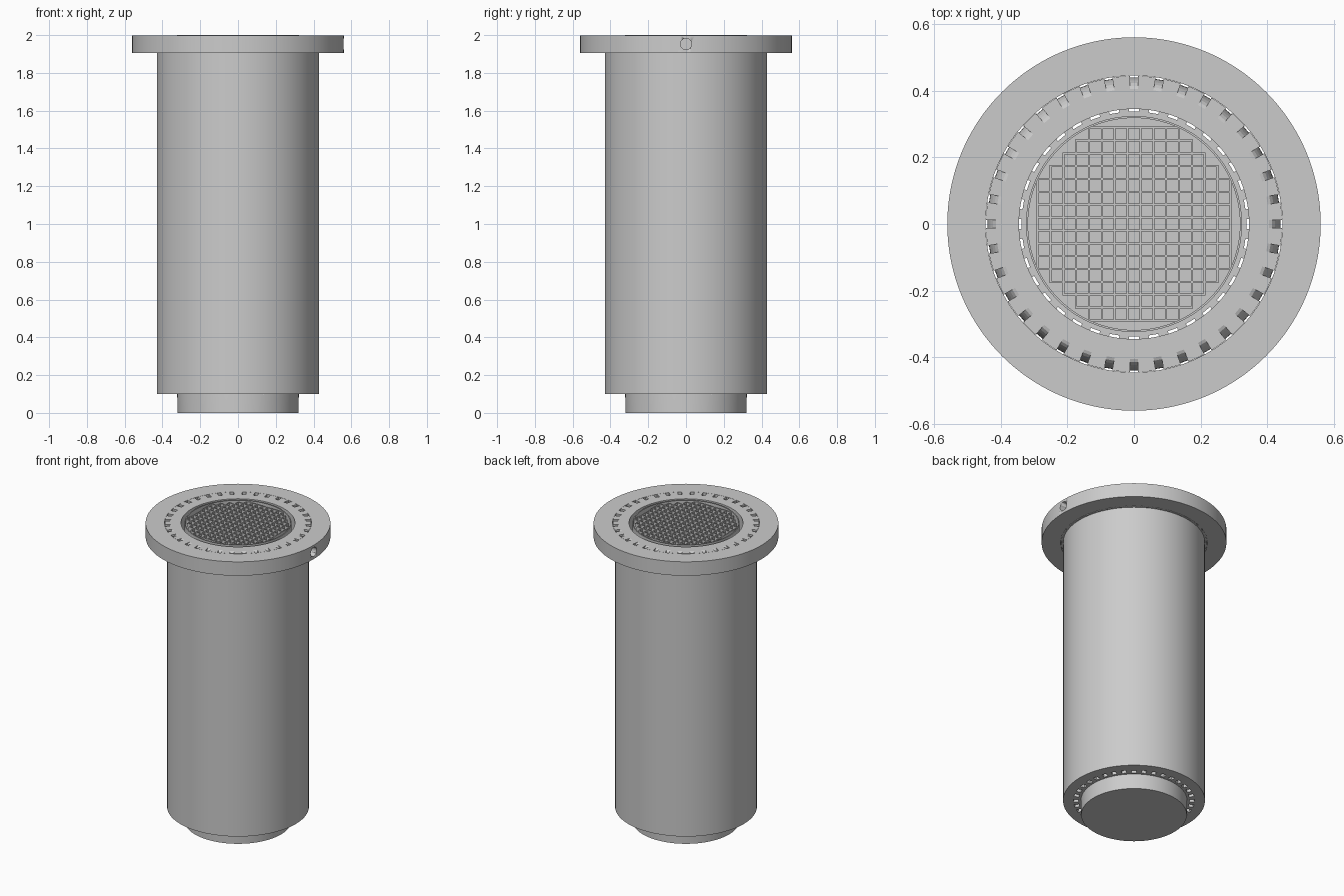
import bpy, bmesh, math
from mathutils import Matrix, Vector

cube = bpy.data.objects.get("Cube")
if cube:
    bpy.data.objects.remove(cube)

grey = bpy.data.materials.new("plain_grey")
grey.use_nodes = True
GREY = (0.6, 0.6, 0.6, 1)
grey.diffuse_color = GREY
grey.node_tree.nodes["Principled BSDF"].inputs["Base Color"].default_value = GREY


def finish(name, bm, smooth=True):
    bmesh.ops.recalc_face_normals(bm, faces=bm.faces)
    mesh = bpy.data.meshes.new(name)
    bm.to_mesh(mesh)
    bm.free()
    mesh.materials.append(grey)
    obj = bpy.data.objects.new(name, mesh)
    bpy.context.collection.objects.link(obj)
    if smooth:
        bpy.ops.object.select_all(action='DESELECT')
        obj.select_set(True)
        bpy.context.view_layer.objects.active = obj
        bpy.ops.object.shade_smooth_by_angle(angle=math.radians(30))
    return obj


def lathe(name, profile, segments=144):
    """Revolve a closed (radius, height) profile around z."""
    bm = bmesh.new()
    rings = []
    for i in range(segments):
        a = math.tau * i / segments
        rings.append([bm.verts.new((r * math.cos(a), r * math.sin(a), z)) for r, z in profile])
    n = len(profile)
    for i, ring in enumerate(rings):
        after = rings[(i + 1) % segments]
        for j in range(n):
            k = (j + 1) % n
            bm.faces.new((ring[j], after[j], after[k], ring[k]))
    return finish(name, bm)


def slot_cutter(name, section, width, count=36):
    """Ring of radial prisms with the given (radius, height) section."""
    bm = bmesh.new()
    for i in range(count):
        turn = Matrix.Rotation(math.tau * i / count, 3, 'Z')
        sides = [[bm.verts.new(turn @ Vector((r, y, z))) for r, z in section]
                 for y in (-width / 2, width / 2)]
        bm.faces.new(sides[0])
        bm.faces.new(sides[1])
        n = len(section)
        for j in range(n):
            k = (j + 1) % n
            bm.faces.new((sides[0][j], sides[0][k], sides[1][k], sides[1][j]))
    return finish(name, bm, False)


def cut(obj, cutter):
    mod = obj.modifiers.new("cut", 'BOOLEAN')
    mod.operation = 'DIFFERENCE'
    mod.solver = 'EXACT'
    mod.object = cutter
    cutter.hide_render = True
    cutter.hide_set(True)


# Mounting flange with a radial screw hole
flange = lathe("flange", [(0.445, 1.905), (0.56, 1.905), (0.56, 1.998), (0.445, 1.998)])
bm = bmesh.new()
bmesh.ops.create_cone(bm, cap_ends=True, segments=32, radius1=0.03, radius2=0.03, depth=0.2,
                      matrix=Matrix.Translation((0.56, 0, 1.953)) @ Matrix.Rotation(math.pi / 2, 4, 'Y'))
cut(flange, finish("screw_hole_cutter", bm))

# Thick outer barrel with a top collar and a closing lip at the bottom
barrel = lathe("barrel", [(0.319, 0.1), (0.43, 0.1), (0.43, 1.905), (0.444, 1.905),
                          (0.444, 1.998), (0.345, 1.998), (0.345, 0.16), (0.319, 0.16)])

# Curved vent slots around the collar
steps = 6
ramp = [(0.405 + 0.035 * math.sin(t * math.pi / 2 / steps),
         1.898 + 0.1 * math.cos(t * math.pi / 2 / steps)) for t in range(steps + 1)]
cut(barrel, slot_cutter("top_slot_cutter", [(0.405, 2.02)] + ramp + [(0.46, 1.898), (0.46, 2.02)], 0.024))

# Sloped vent slots around the bottom lip
cut(barrel, slot_cutter("bottom_slot_cutter",
                        [(0.337, 0.08), (0.367, 0.08), (0.367, 0.1), (0.347, 0.18), (0.337, 0.18)], 0.03))

# Inner canister: thin shell with a closed floor
R = 0.32
lathe("canister_shell", [(R, 0), (R + 0.004, 0.2), (R + 0.004, 2), (R - 0.002, 2), (R - 0.002, 0)])
bm = bmesh.new()
bmesh.ops.create_cone(bm, cap_ends=True, segments=144, radius1=R, radius2=R, depth=0.1,
                      matrix=Matrix.Translation((0, 0, 0.05)))
finish("canister_floor", bm)

# Square lattice of thin walls filling the canister
pitch, wall = 0.0385, 0.006
lines = [(k + 0.5) * pitch for k in range(-8, 8)]
bm = bmesh.new()
for p in lines:
    reach = max(q for q in lines if math.hypot(p, q) <= R + 0.002)
    for angle in (0, math.pi / 2):
        place = (Matrix.Rotation(angle, 4, 'Z') @ Matrix.Translation((p, 0, 1.045))
                 @ Matrix.Diagonal((wall, 2 * reach + wall, 1.9, 1)))
        bmesh.ops.create_cube(bm, size=1, matrix=place)
finish("lattice", bm, False)
